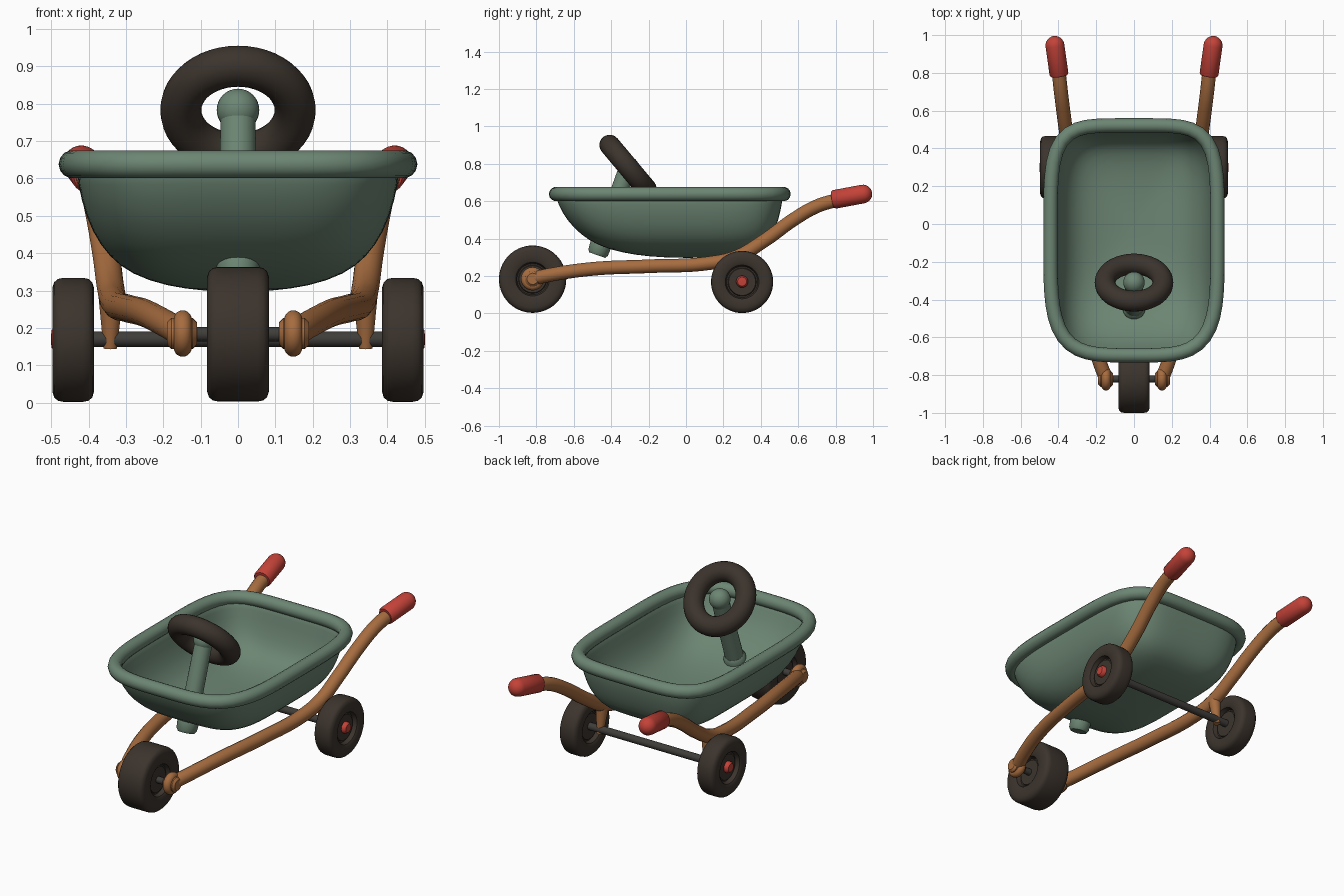
import bpy, bmesh, math
from mathutils import Vector

if "Cube" in bpy.data.objects:
    bpy.data.objects.remove(bpy.data.objects["Cube"])


def material(name, rgb):
    m = bpy.data.materials.new(name)
    m.use_nodes = True
    m.diffuse_color = (*rgb, 1)
    m.node_tree.nodes["Principled BSDF"].inputs["Base Color"].default_value = (*rgb, 1)
    return m


GREEN = material("sage green", (0.15, 0.235, 0.17))
WOOD = material("warm wood", (0.38, 0.15, 0.05))
RED = material("red", (0.55, 0.055, 0.04))
TYRE = material("dark rubber", (0.045, 0.034, 0.026))
METAL = material("dark metal", (0.05, 0.047, 0.042))


def smooth(ob, angle=40):
    bpy.ops.object.select_all(action="DESELECT")
    ob.select_set(True)
    bpy.context.view_layer.objects.active = ob
    bpy.ops.object.shade_smooth_by_angle(angle=math.radians(angle))


def mesh_object(name, bm, mat):
    me = bpy.data.meshes.new(name)
    bm.to_mesh(me)
    bm.free()
    me.materials.append(mat)
    ob = bpy.data.objects.new(name, me)
    bpy.context.collection.objects.link(ob)
    return ob


def lathe(name, profile, start, direction, mat, steps=40):
    """Revolve (radius, distance) points around an axis."""
    bm = bmesh.new()
    vs = [bm.verts.new((r, 0, h)) for r, h in profile]
    es = [bm.edges.new(p) for p in zip(vs, vs[1:])]
    bmesh.ops.spin(bm, geom=vs + es, cent=(0, 0, 0), axis=(0, 0, 1),
                   angle=math.tau, steps=steps)
    bmesh.ops.remove_doubles(bm, verts=bm.verts, dist=0.0005)
    bmesh.ops.recalc_face_normals(bm, faces=bm.faces)
    ob = mesh_object(name, bm, mat)
    ob.rotation_mode = "QUATERNION"
    ob.rotation_quaternion = Vector(direction).to_track_quat("Z", "Y")
    ob.location = start
    smooth(ob)
    return ob


def rod(name, a, b, r1, r2, mat):
    d = Vector(b) - Vector(a)
    return lathe(name, [(0, 0), (r1, 0), (r2, d.length), (0, d.length)], a, d, mat, 24)


def tube(name, points, radius, mat, cyclic=False, kind="BEZIER"):
    cu = bpy.data.curves.new(name, "CURVE")
    cu.dimensions = "3D"
    cu.bevel_depth = radius
    cu.bevel_resolution = 5
    cu.resolution_u = 8
    cu.use_fill_caps = True
    sp = cu.splines.new(kind)
    pts = sp.bezier_points if kind == "BEZIER" else sp.points
    pts.add(len(points) - 1)
    for p, co in zip(pts, points):
        if kind == "BEZIER":
            p.co = co
            p.handle_left_type = p.handle_right_type = "AUTO"
        else:
            p.co = (*co, 1)
    sp.use_cyclic_u = cyclic
    cu.materials.append(mat)
    ob = bpy.data.objects.new(name, cu)
    bpy.context.collection.objects.link(ob)
    bpy.ops.object.select_all(action="DESELECT")
    ob.select_set(True)
    bpy.context.view_layer.objects.active = ob
    bpy.ops.object.convert(target="MESH")
    smooth(bpy.context.object, 60)


def torus(name, loc, rot, major, minor, mat):
    bpy.ops.mesh.primitive_torus_add(location=loc, rotation=rot, major_radius=major,
                                     minor_radius=minor, major_segments=48, minor_segments=20)
    ob = bpy.context.object
    ob.name = name
    ob.data.materials.append(mat)
    smooth(ob, 80)


def ball(name, loc, radius, mat):
    bpy.ops.mesh.primitive_uv_sphere_add(location=loc, radius=radius, segments=32, ring_count=16)
    ob = bpy.context.object
    ob.name = name
    ob.data.materials.append(mat)
    smooth(ob, 80)


def outline(half_x, front, back, z, count=72):
    """Rounded rectangle, with rounder corners at the front."""
    cy, half_y = (front + back) / 2, (back - front) / 2
    pts = []
    for i in range(count):
        c, s = math.cos(math.tau * i / count), math.sin(math.tau * i / count)
        n = 4.8 if s > 0 else 4.0
        r = (abs(c) ** n + abs(s) ** n) ** (-1 / n)
        pts.append((half_x * c * r, cy + half_y * s * r, z))
    return pts


# Tub: stacked outlines narrowing to a rounded floor, given wall thickness
bm = bmesh.new()
levels = [(.435, -.70, .52, .63), (.42, -.665, .505, .54), (.39, -.60, .48, .455),
          (.345, -.52, .445, .39), (.285, -.42, .39, .343), (.19, -.27, .28, .311),
          (.09, -.12, .15, .299)]
rings = [[bm.verts.new(p) for p in outline(*lv)] for lv in levels]
for upper, lower in zip(rings, rings[1:]):
    for i in range(len(upper)):
        j = (i + 1) % len(upper)
        bm.faces.new((upper[i], lower[i], lower[j], upper[j]))
hub = bm.verts.new((0, 0.01, 0.297))
for i, v in enumerate(rings[-1]):
    bm.faces.new((v, hub, rings[-1][(i + 1) % len(rings[-1])]))
tub = mesh_object("tub", bm, GREEN)
smooth(tub, 80)
wall = tub.modifiers.new("wall", "SOLIDIFY")
wall.thickness = 0.02
wall.offset = -1
sub = tub.modifiers.new("rounding", "SUBSURF")
sub.levels = sub.render_levels = 1
tube("tub_rim", outline(.442, -.695, .522, .638), .038, GREEN, True, "POLY")

# Steering wheel, column and its fixing under the tub
low, top = Vector((0, -.465, .34)), Vector((0, -.31, .783))
rod("steering_column", low, top, .05, .047, GREEN)
ball("steering_knob", top, .057, GREEN)
lathe("column_flange", [(0, -.03), (.045, -.03), (.055, -.015), (.06, .06), (.05, .075), (0, .075)],
      low, top - low, GREEN)
torus("steering_wheel", top, (math.radians(-50), 0, 0), .153, .055, TYRE)


def wheel(name, x, y, z, radius, half):
    """Rounded tyre with a stepped, recessed hub on both sides."""
    side = [(0, half - .022), (.072, half - .022), (.076, half - .03), (.083, half - .03),
            (.09, half - .006), (.1, half), (radius - .028, half), (radius - .012, half - .005),
            (radius - .003, half - .015), (radius, half - .03)]
    profile = side + [(r, -h) for r, h in reversed(side)]
    lathe(name, profile, (x, y, z), (1, 0, 0), TYRE, 56)


# Wheels and axles
wheel("front_wheel", 0, -.82, .183, .18, .083)
rod("front_axle", (-.15, -.82, .183), (.15, -.82, .183), .019, .019, METAL)
rod("rear_axle", (-.44, .3, .17), (.44, .3, .17), .021, .021, METAL)

for side, label in ((1, "left"), (-1, "right")):
    wheel(label + "_rear_wheel", side * .441, .3, .168, .166, .056)
    lathe(label + "_hub_cap", [(0, 0), (.032, 0), (.032, .04), (.024, .05), (0, .052)],
          (side * .449, .3, .17), (side, 0, 0), RED, 24)

    # Handle shaft from the front axle back to the grip
    path = [(.148, -.82, .185), (.182, -.73, .205), (.245, -.5, .238), (.295, -.2, .252),
            (.33, .12, .268), (.34, .27, .302), (.352, .42, .39), (.372, .58, .505),
            (.387, .7, .573), (.4, .82, .61)]
    tube(label + "_handle_shaft", [(side * x, y, z) for x, y, z in path], .037, WOOD)
    torus(label + "_axle_ring", (side * .148, -.82, .185), (0, math.pi / 2, 0), .038, .024, WOOD)
    lathe(label + "_axle_boss", [(0, -.04), (.03, -.04), (.042, -.028), (.042, .028), (.03, .04), (0, .04)],
          (side * .15, -.82, .185), (side, 0, 0), WOOD, 24)

    # Bracket carrying the rear axle
    rod(label + "_axle_bracket", (side * .342, .3, .145), (side * .34, .28, .31), .018, .036, WOOD)

    # Grip with rounded end
    grip = [(0, 0), (.044, 0), (.05, .008), (.05, .165)]
    grip += [(.05 * math.cos(a * math.pi / 12), .165 + .05 * math.sin(a * math.pi / 12))
             for a in range(1, 7)]
    lathe(label + "_grip", grip, (side * .396, .785, .608), (side * .024, .17, .032), RED, 32)
